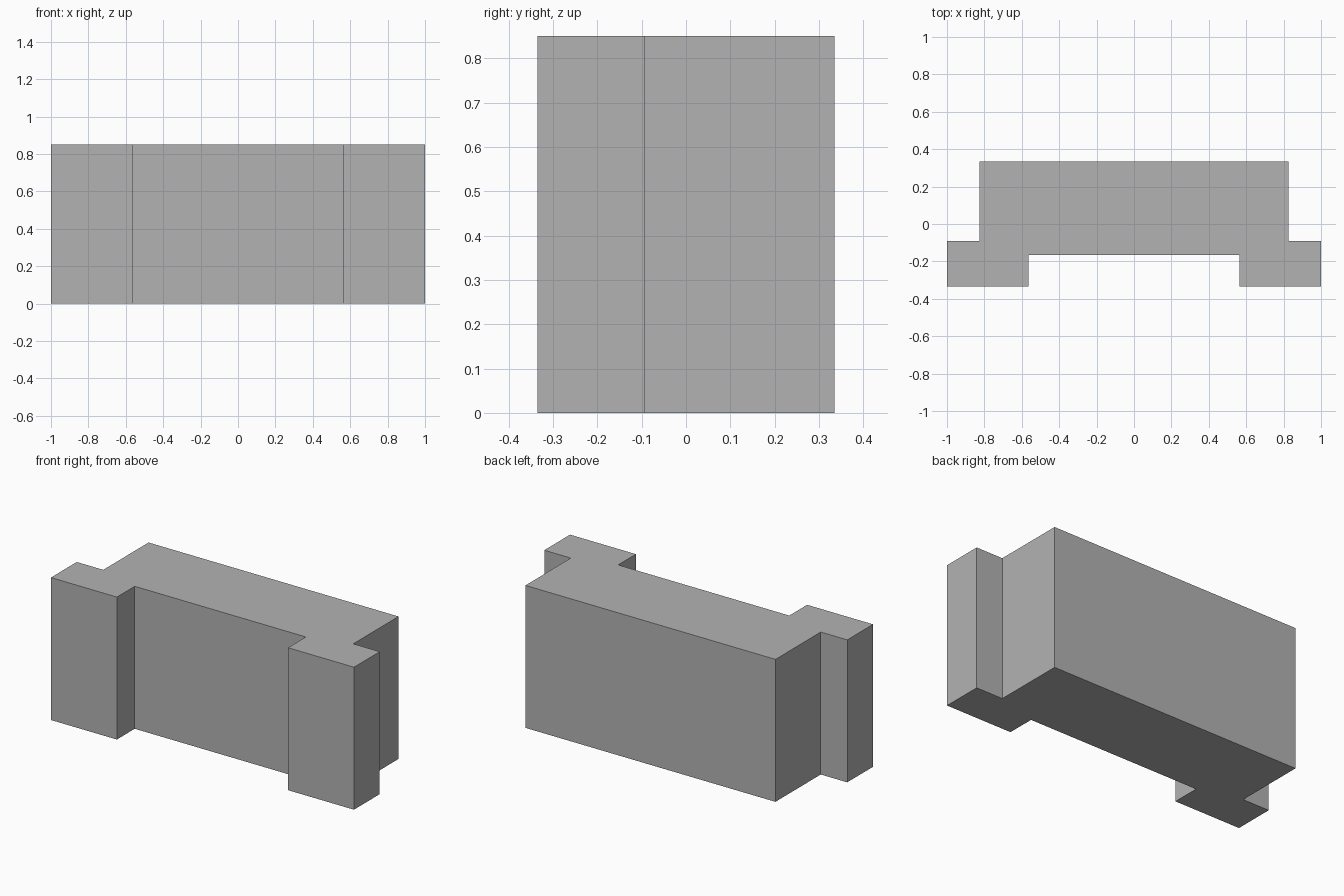
import bpy
import bmesh

cube = bpy.data.objects.get("Cube")
if cube:
    bpy.data.objects.remove(cube, do_unlink=True)

HEIGHT = 0.85

# Plain grey material
grey = bpy.data.materials.new("plain_grey")
grey.use_nodes = True
colour = (0.45, 0.45, 0.45, 1)
grey.diffuse_color = colour
grey.node_tree.nodes["Principled BSDF"].inputs["Base Color"].default_value = colour

# Right half of the footprint, front centre to back, then mirrored
half = [(0.565, -0.167), (0.565, -0.335), (1, -0.335),
        (1, -0.092), (0.825, -0.092), (0.825, 0.335)]
outline = half + [(-x, y) for x, y in reversed(half)]

# Footprint raised into a solid wall block with two front piers
bm = bmesh.new()
base = bm.faces.new([bm.verts.new((x, y, 0)) for x, y in outline])
raised = bmesh.ops.extrude_face_region(bm, geom=[base], use_keep_orig=True)
top = [v for v in raised["geom"] if isinstance(v, bmesh.types.BMVert)]
bmesh.ops.translate(bm, verts=top, vec=(0, 0, HEIGHT))
bmesh.ops.recalc_face_normals(bm, faces=bm.faces)

mesh = bpy.data.meshes.new("wall_block_with_piers")
bm.to_mesh(mesh)
bm.free()
mesh.materials.append(grey)
block = bpy.data.objects.new("wall_block_with_piers", mesh)
bpy.context.collection.objects.link(block)
